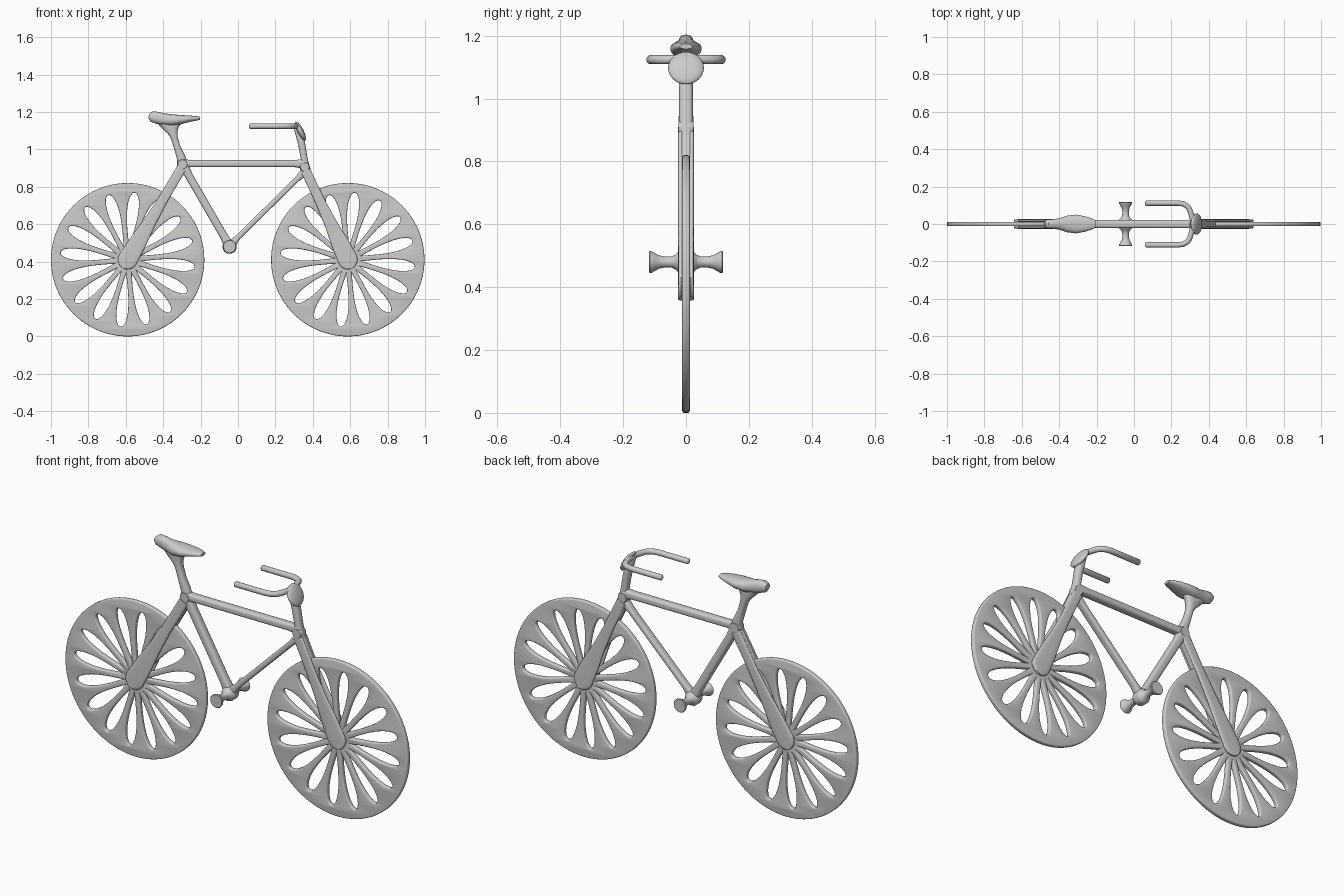
import bpy, bmesh
from math import sin, cos, pi, sqrt, radians
from mathutils import Vector, Matrix

if "Cube" in bpy.data.objects:
    bpy.data.objects.remove(bpy.data.objects["Cube"])


def finish(name, bm, angle=40):
    bmesh.ops.recalc_face_normals(bm, faces=bm.faces)
    me = bpy.data.meshes.new(name)
    bm.to_mesh(me)
    bm.free()
    ob = bpy.data.objects.new(name, me)
    bpy.context.collection.objects.link(ob)
    smooth(ob, angle)
    return ob


def smooth(ob, angle=40):
    bpy.ops.object.select_all(action='DESELECT')
    ob.select_set(True)
    bpy.context.view_layer.objects.active = ob
    bpy.ops.object.shade_smooth_by_angle(angle=radians(angle))


def skin(bm, rings):
    """Bridge closed rings of verts and cap both ends."""
    n = len(rings[0])
    for a, b in zip(rings, rings[1:]):
        for i in range(n):
            bm.faces.new((a[i], a[(i + 1) % n], b[(i + 1) % n], b[i]))
    bm.faces.new(rings[0])
    bm.faces.new(rings[-1])


def loft(name, secs, y=0.0, p=3.5, n=24):
    """Rounded-box sections (x, z, in-plane half width, half depth) along a path in the xz plane."""
    bm = bmesh.new()
    rings = []
    for i, (x, z, w, h) in enumerate(secs):
        a, b = secs[max(i - 1, 0)], secs[min(i + 1, len(secs) - 1)]
        d = Vector((b[0] - a[0], 0, b[1] - a[1])).normalized()
        nrm = Vector((-d.z, 0, d.x))
        ring = []
        for k in range(n):
            c, s = cos(2 * pi * k / n), sin(2 * pi * k / n)
            m = (abs(c) ** p + abs(s) ** p) ** (-1 / p)
            ring.append(bm.verts.new(Vector((x, y + h * s * m, z)) + nrm * (w * c * m)))
        rings.append(ring)
    skin(bm, rings)
    return finish(name, bm)


def lathe_y(name, x, z, prof, n=32):
    """Revolve (y, radius) pairs about an axis parallel to y."""
    bm = bmesh.new()
    skin(bm, [[bm.verts.new((x + r * cos(2 * pi * k / n), y, z + r * sin(2 * pi * k / n)))
               for k in range(n)] for y, r in prof])
    return finish(name, bm)


def wheel(name, x, z, R=0.41, b=0.006):
    """Flat disc with 16 teardrop openings and rounded edges."""
    cu = bpy.data.curves.new(name, 'CURVE')
    cu.dimensions, cu.fill_mode = '2D', 'BOTH'
    cu.extrude, cu.bevel_depth, cu.bevel_resolution = 0.006, b, 2

    def outline(pts):
        sp = cu.splines.new('POLY')
        sp.points.add(len(pts) - 1)
        for q, (u, v) in zip(sp.points, pts):
            q.co = (u, v, 0, 1)
        sp.use_cyclic_u = True

    outline([((R - b) * cos(2 * pi * k / 96), (R - b) * sin(2 * pi * k / 96)) for k in range(96)])
    r0, r1 = 0.062, 0.36 + b
    for s in range(16):
        t = radians(84 + 22.5 * s)
        pts = []
        for k in range(32):
            a = 2 * pi * (k + 0.5) / 32
            f = (1 - cos(a)) / 2
            r = r0 + (r1 - r0) * f
            h = 0.043 * sin(a) * f ** 0.7 + b * sqrt(abs(sin(a))) * (1 if a < pi else -1)
            pts.append((r * cos(t) - h * sin(t), r * sin(t) + h * cos(t)))
        outline(pts)
    ob = bpy.data.objects.new(name, cu)
    ob.location, ob.rotation_euler = (x, 0, z), (pi / 2, 0, 0)
    bpy.context.collection.objects.link(ob)
    bpy.ops.object.select_all(action='DESELECT')
    ob.select_set(True)
    bpy.context.view_layer.objects.active = ob
    bpy.ops.object.convert(target='MESH')
    ob = bpy.context.object
    bm = bmesh.new()
    bm.from_mesh(ob.data)
    bmesh.ops.remove_doubles(bm, verts=bm.verts, dist=1e-5)
    bm.to_mesh(ob.data)
    bm.free()
    smooth(ob, 50)


def blades(name, top, hub):
    """Solid crown plus a pair of blades that swell around the hub."""
    T, H = Vector(top), Vector(hub)
    L = (H - T).length
    u = (H - T) / L
    prof = [(0, .026), (.35 * L, .026), (.6 * L, .034), (.8 * L, .046), (L - .03, .051), (L, .052),
            (L + .02, .048), (L + .036, .037), (L + .047, .022), (L + .052, .006)]
    for side, y in (("left", .0175), ("right", -.0175)):
        loft(f"{name}_blade_{side}", [(*(T + u * t), w, .008) for t, w in prof], y=y)
    loft(name + "_crown", [(*(T + u * t), .0255, .022) for t in (0, L - .4)])
    lathe_y(name + "_hub", hub[0], hub[1], [(-.024, .04), (-.015, .052), (.015, .052), (.024, .04)])


# Wheels with their fork and stays
REAR, FRONT = (-.59, .41), (.587, .41)
SEAT_J, HEAD_J, CRANK = (-.297, .92), (.362, .885), (-.045, .48)
wheel("rear_wheel", *REAR)
wheel("front_wheel", *FRONT)
blades("rear_stay", (-.302, .90), REAR)
blades("front_fork", HEAD_J, FRONT)

# Frame tubes and rounded joints
loft("top_tube", [(-.31, .924, .024, .023), (-.25, .924, .019, .022),
                  (.30, .924, .019, .022), (.36, .922, .026, .023)])
loft("seat_tube", [(*SEAT_J, .028, .023), (-.26, .855, .021, .022),
                   (-.075, .535, .021, .022), (*CRANK, .028, .023)])
loft("down_tube", [(*HEAD_J, .024, .022), (.315, .84, .014, .02),
                   (0, .53, .014, .02), (*CRANK, .026, .022)])
for nm, (x, z), r in (("seat_joint", SEAT_J, .029), ("head_joint", (.357, .905), .027)):
    lathe_y(nm, x, z, [(-.024, r * .85), (-.018, r), (.018, r), (.024, r * .85)])

# Seat post flaring into the seat
loft("seat_post", [(-.295, .91, .030, .023), (-.305, .96, .023, .022), (-.325, 1.01, .018, .021),
                   (-.34, 1.06, .018, .021), (-.349, 1.09, .026, .022), (-.357, 1.115, .043, .023),
                   (-.36, 1.14, .066, .024)], p=2.6)

# Seat: (x, top, bottom, half depth)
seat = [(-.477, 1.19, 1.168, .018), (-.463, 1.204, 1.148, .024), (-.43, 1.201, 1.136, .026),
        (-.40, 1.193, 1.131, .030), (-.36, 1.188, 1.126, .044), (-.31, 1.184, 1.133, .050),
        (-.26, 1.181, 1.147, .041), (-.22, 1.178, 1.154, .027), (-.203, 1.174, 1.158, .019)]
loft("seat", [(x, (a + b) / 2, (a - b) / 2, h) for x, a, b, h in seat], p=2.4)

# Handlebar stem
loft("stem", [(.366, .875, .026, .023), (.354, .95, .018, .022), (.342, 1.02, .019, .022),
              (.325, 1.09, .020, .022), (.314, 1.125, .018, .02), (.311, 1.137, .011, .014)], p=2.8)

# Handlebar swept backwards
half = [(.065, .112), (.235, .112), (.262, .108), (.285, .096), (.296, .080), (.308, .045)]
path = [Vector((x, y, 1.124)) for x, y in half] + [Vector((.317, 0, 1.124))]
path += [Vector((x, -y, 1.124)) for x, y in reversed(half)]
bm = bmesh.new()
rings = []
stations = [(path[0], .009)] + [(q, .0145) for q in path] + [(path[-1], .009)]
for i, (q, r) in enumerate(stations):
    d = (stations[min(i + 1, len(stations) - 1)][0] - stations[max(i - 1, 0)][0])
    d = d.normalized() if d.length > 1e-6 else Vector((-1, 0, 0))
    if i in (0, len(stations) - 1):
        d = Vector((1 if i == 0 else -1, 0, 0))
        q = q - Vector((.005, 0, 0))
    side = d.cross(Vector((0, 0, 1)))
    rings.append([bm.verts.new(q + r * (side * cos(2 * pi * k / 20) + Vector((0, 0, sin(2 * pi * k / 20)))))
                  for k in range(20)])
skin(bm, rings)
finish("handlebar", bm, 60)

# Headlamp: flattened ball tipped upward
bm = bmesh.new()
rot = Vector((.89, 0, .45)).to_track_quat('Z', 'Y').to_matrix().to_4x4()
bmesh.ops.create_uvsphere(bm, u_segments=32, v_segments=16, radius=1,
                          matrix=Matrix.Translation((.334, 0, 1.097)) @ rot @ Matrix.Diagonal((.057, .057, .017, 1)))
finish("headlamp", bm, 80)

# Crank shell and flared pedals
prof = [(.024, .034), (.032, .024), (.045, .018), (.068, .0175), (.085, .021),
        (.098, .028), (.108, .034), (.115, .036), (.118, .033)]
lathe_y("crank_and_pedals", *CRANK, [(-y, r) for y, r in reversed(prof)] + [(-.015, .038), (.015, .038)] + prof)
